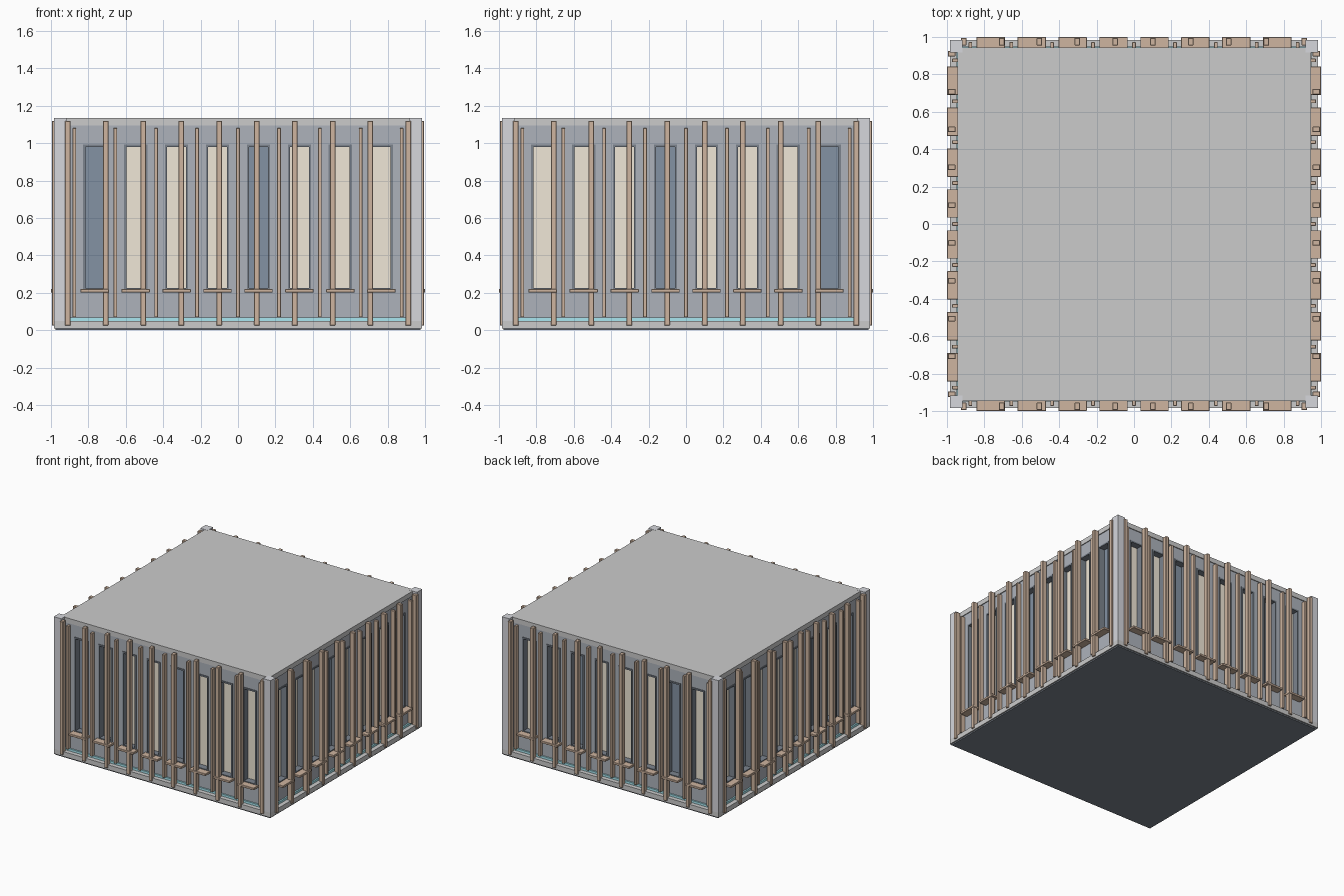
import bpy, bmesh
from math import pi
from mathutils import Matrix, Vector

if "Cube" in bpy.data.objects:
    bpy.data.objects.remove(bpy.data.objects["Cube"])


def material(name, rgb):
    m = bpy.data.materials.new(name)
    m.diffuse_color = (*rgb, 1)
    m.use_nodes = True
    m.node_tree.nodes["Principled BSDF"].inputs["Base Color"].default_value = m.diffuse_color
    return m


WOOD = material("wood", (0.62, 0.46, 0.35))
WALL = material("slate_wall", (0.42, 0.45, 0.50))
LIT = material("lit_glass", (0.87, 0.80, 0.68))
DARK = material("dark_glass", (0.23, 0.29, 0.37))
FRAME = material("dark_frame", (0.20, 0.23, 0.27))
CYAN = material("cyan_strip", (0.40, 0.80, 0.88))
POST = material("pale_metal", (0.67, 0.68, 0.72))


def part(name, boxes, mat=None, turn=0, bevel=0):
    """One object made of boxes (x0, x1, y0, y1, z0, z1), turned about z in quarter turns."""
    bm = bmesh.new()
    for x0, x1, y0, y1, z0, z1 in boxes:
        size = Matrix.Diagonal((x1 - x0, y1 - y0, z1 - z0, 1))
        mid = Matrix.Translation(Vector((x0 + x1, y0 + y1, z0 + z1)) / 2)
        bmesh.ops.create_cube(bm, size=1, matrix=mid @ size)
    if bevel:
        bmesh.ops.bevel(bm, geom=bm.edges[:], offset=bevel, segments=1, affect='EDGES')
    bm.transform(Matrix.Rotation(turn * pi / 2, 4, 'Z'))
    me = bpy.data.meshes.new(name)
    bm.to_mesh(me)
    bm.free()
    ob = bpy.data.objects.new(name, me)
    bpy.context.collection.objects.link(ob)
    if mat:
        me.materials.append(mat)
    return ob


def spread(half, n):
    return [-half + 2 * half * i / (n - 1) for i in range(n)]


# Floor and roof slabs
part("base_plate", [(-0.975, 0.975, -0.975, 0.975, 0, 0.012)], FRAME)
part("floor_slab", [(-0.985, 0.985, -0.985, 0.985, 0.01, 0.05)])
part("roof_slab", [(-0.945, 0.945, -0.945, 0.945, 1.095, 1.135)])

W, Z0, Z1 = 0.062, 0.215, 0.993      # window half width, bottom and top
FACE, BACK = -0.938, -0.86           # wall front and back
windows = spread(0.766, 8)

for k, side in enumerate(("front", "right", "back", "left")):
    # Corner post
    part(side + "_corner_post", [(0.917, 0.985, -0.985, -0.917, 0.05, 1.136)], POST, k)

    # Wall with window openings: bottom and top strips, piers between
    edges = [-0.935] + [c + s * W for c in windows for s in (-1, 1)] + [0.935]
    wall = [(-0.935, 0.935, FACE, BACK, 0.04, Z0), (-0.935, 0.935, FACE, BACK, Z1, 1.10)]
    wall += [(a, b, FACE, BACK, Z0, Z1) for a, b in zip(edges[::2], edges[1::2])]
    part(side + "_wall", wall, WALL, k)

    # Window frames and recessed panes; every fourth pane is dark
    frames, lit, dark = [], [], []
    t, f0, f1 = 0.012, FACE - 0.006, BACK
    for i, c in enumerate(windows):
        frames += [(c - W, c - W + t, f0, f1, Z0, Z1), (c + W - t, c + W, f0, f1, Z0, Z1),
                   (c - W + t, c + W - t, f0, f1, Z0, Z0 + t),
                   (c - W + t, c + W - t, f0, f1, Z1 - t, Z1)]
        pane = (c - W + t / 2, c + W - t / 2, -0.89, -0.875, Z0, Z1 - t / 2)
        (dark if (i + k) % 4 == 0 else lit).append(pane)
    part(side + "_window_frames", frames, FRAME, k)
    part(side + "_lit_panes", lit, LIT, k)
    part(side + "_dark_panes", dark, DARK, k)

    # Sills, main fins and thin fins
    part(side + "_sills", [(c - 0.076, c + 0.076, -1.0, -0.93, 0.202, 0.22) for c in windows],
         WOOD, k, 0.002)
    part(side + "_main_fins", [(x - 0.015, x + 0.015, -0.995, -0.955, 0.025, 1.12)
                               for x in spread(0.91, 10)], WOOD, k, 0.003)
    part(side + "_thin_fins", [(x - 0.01, x + 0.01, -0.972, -0.935, 0.07, 1.08)
                               for x in spread(0.875, 9)], WOOD, k, 0.002)

    # Cyan strip at the foot of the wall
    part(side + "_light_strip", [(-0.917, 0.917, -0.95, -0.93, 0.05, 0.068)], CYAN, k)
